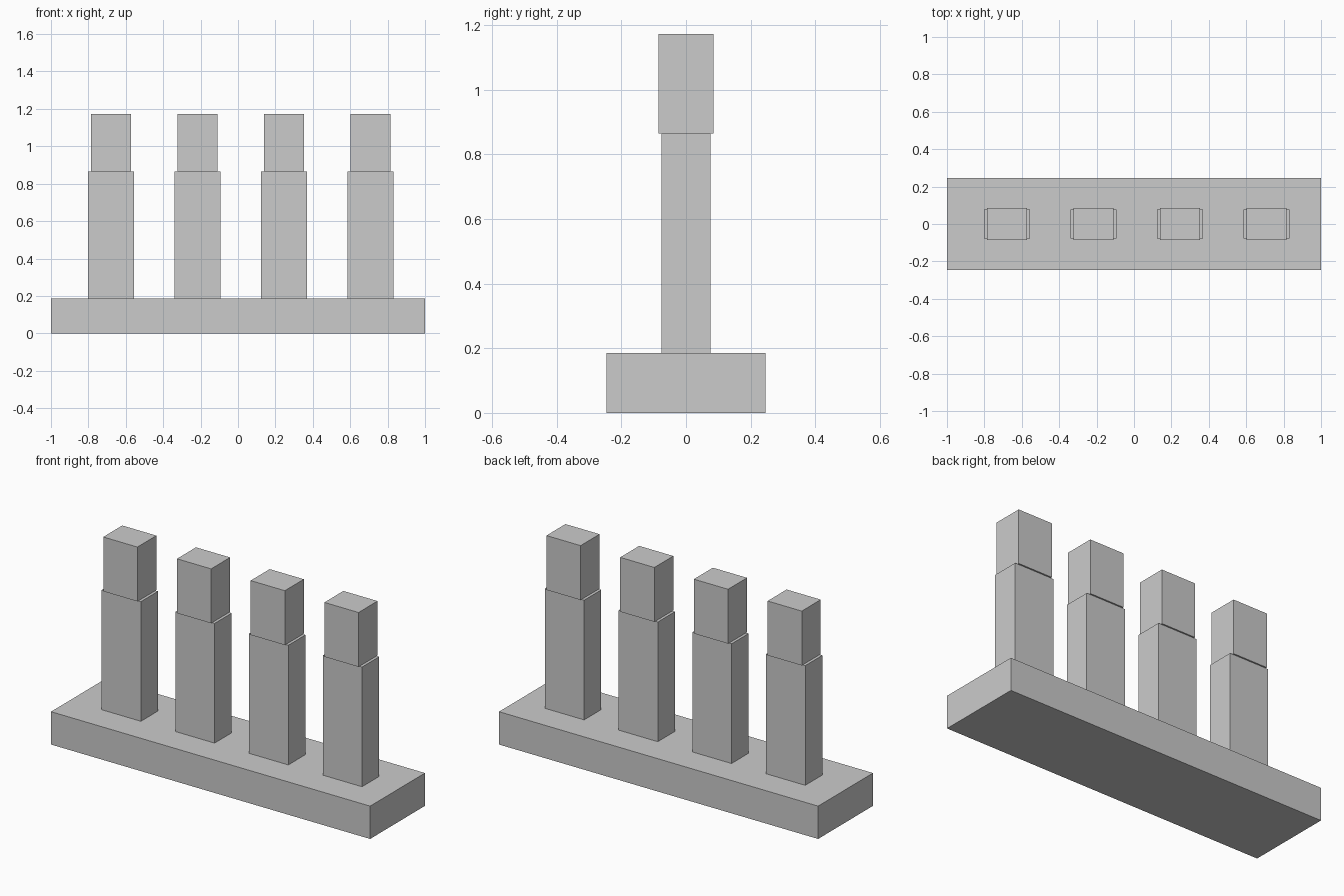
import bpy

if "Cube" in bpy.data.objects:
    bpy.data.objects.remove(bpy.data.objects["Cube"])


def box(name, x, width, depth, z0, z1):
    """Axis-aligned box centred on y = 0, spanning z0..z1."""
    bpy.ops.mesh.primitive_cube_add(size=1, location=(x, 0, (z0 + z1) / 2))
    ob = bpy.context.object
    ob.name = name
    ob.scale = (width, depth, z1 - z0)
    bpy.ops.object.transform_apply(location=False, rotation=False, scale=True)
    return ob


# Base slab
BASE_TOP, SHAFT_TOP, CAP_TOP = 0.186, 0.864, 1.172
box("base", 0, 2.0, 0.491, 0, BASE_TOP)

# Row of four posts: wide shaft with a narrower, slightly deeper cap block
for i in range(4):
    x = -0.678 + i * 0.462
    box(f"post_shaft_{i + 1}", x, 0.246, 0.153, BASE_TOP, SHAFT_TOP)
    box(f"post_cap_{i + 1}", x, 0.214, 0.17, SHAFT_TOP, CAP_TOP)
